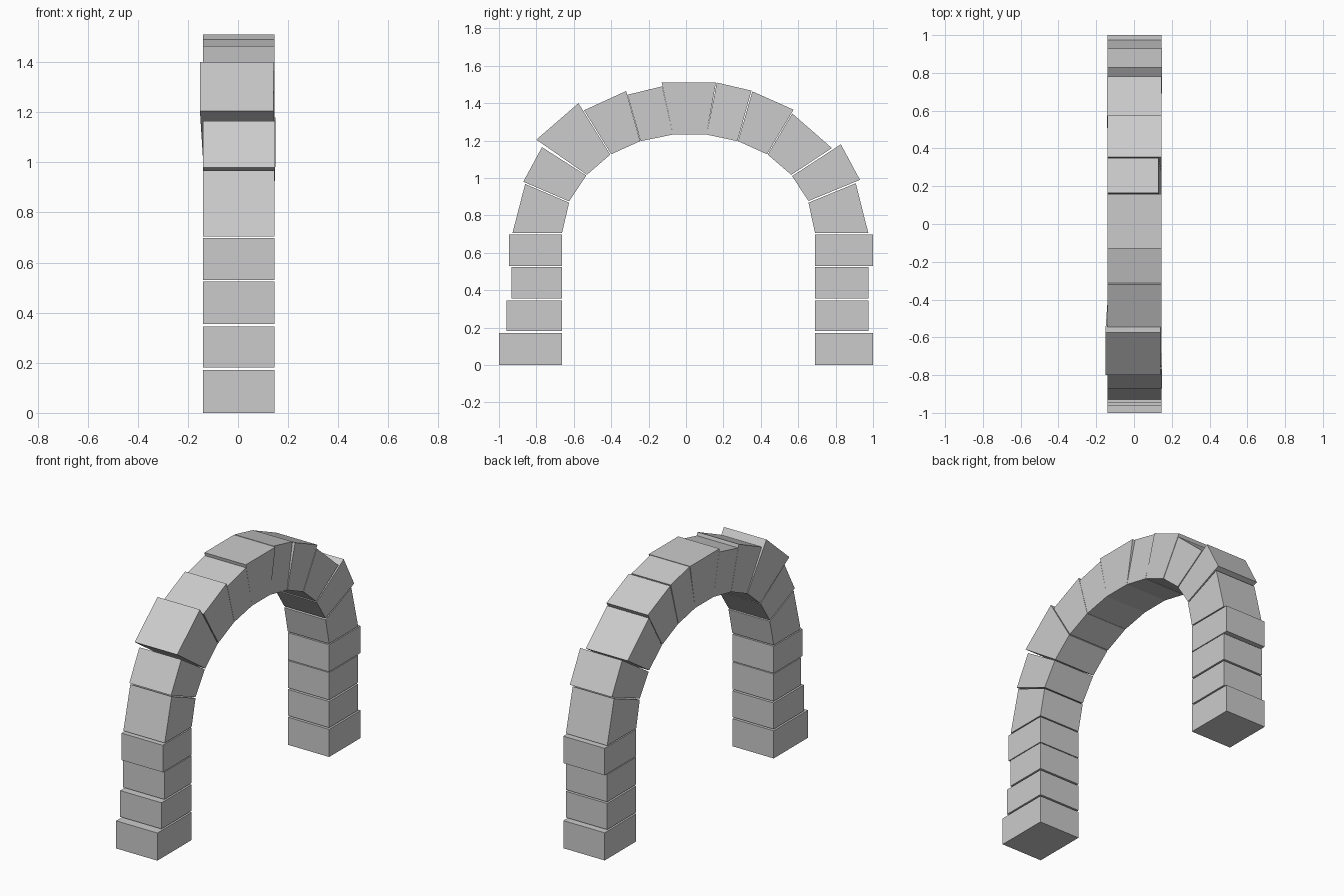
import bpy, bmesh

if "Cube" in bpy.data.objects:
    bpy.data.objects.remove(bpy.data.objects["Cube"])

X0, X1 = -0.14, 0.145  # stone depth across the wall


def stone(name, profile, outer=(0.0, 0.0)):
    """Extrude a (y, z) quad along x. Profile order: outer, inner, inner, outer.
    'outer' nudges the left/right x of the outer edge for a hand-laid look."""
    bm = bmesh.new()
    rings = []
    for x, d in ((X0, outer[0]), (X1, outer[1])):
        rings.append([bm.verts.new((x + (d if i in (0, 3) else 0), y, z))
                      for i, (y, z) in enumerate(profile)])
    a, b = rings
    bm.faces.new(a)
    bm.faces.new(b[::-1])
    for i in range(4):
        j = (i + 1) % 4
        bm.faces.new((a[i], b[i], b[j], a[j]))
    bmesh.ops.recalc_face_normals(bm, faces=bm.faces)
    me = bpy.data.meshes.new(name)
    bm.to_mesh(me)
    bm.free()
    bpy.context.collection.objects.link(bpy.data.objects.new(name, me))


# Piers: four courses each, outer faces uneven
courses = [(0.0, 0.172), (0.182, 0.345), (0.355, 0.525), (0.53, 0.698)]
piers = {"left": (-0.663, [-1.0, -0.96, -0.932, -0.947]),
         "right": (0.69, [1.0, 0.975, 0.975, 1.0])}
for side, (inner, outers) in piers.items():
    for i, ((z0, z1), out) in enumerate(zip(courses, outers)):
        stone(f"{side}_pier_stone_{i + 1}",
              [(out, z0), (inner, z0), (inner, z1), (out, z1)])

# Arch ring: wedge stones from the left springing over to the right
ring = [
    ("left_springer", [(-.928, .705), (-.663, .705), (-.625, .868), (-.86, .968)], (0, 0)),
    ("left_wedge_2", [(-.87, .98), (-.625, .875), (-.533, 1.013), (-.77, 1.165)], (0, .003)),
    ("left_wedge_3", [(-.80, 1.205), (-.53, 1.017), (-.405, 1.125), (-.575, 1.40)], (-.012, -.004)),
    ("left_wedge_4", [(-.545, 1.362), (-.40, 1.127), (-.245, 1.197), (-.32, 1.465)], (0, 0)),
    ("left_wedge_5", [(-.313, 1.445), (-.243, 1.197), (-.07, 1.232), (-.127, 1.49)], (0, 0)),
    ("keystone", [(-.13, 1.51), (-.07, 1.232), (.11, 1.232), (.16, 1.51)], (0, 0)),
    ("right_wedge_5", [(.165, 1.51), (.11, 1.232), (.275, 1.197), (.35, 1.467)], (0, -.015)),
    ("right_wedge_4", [(.355, 1.463), (.278, 1.197), (.433, 1.127), (.575, 1.365)], (0, 0)),
    ("right_wedge_3", [(.568, 1.345), (.437, 1.125), (.563, 1.017), (.78, 1.16)], (-.003, 0)),
    ("right_wedge_2", [(.828, 1.18), (.567, 1.01), (.655, .877), (.93, .99)], (0, .004)),
    ("right_springer", [(.908, .972), (.655, .868), (.69, .705), (.975, .705)], (0, 0)),
]
for name, profile, outer in ring:
    stone(name, profile, outer)
